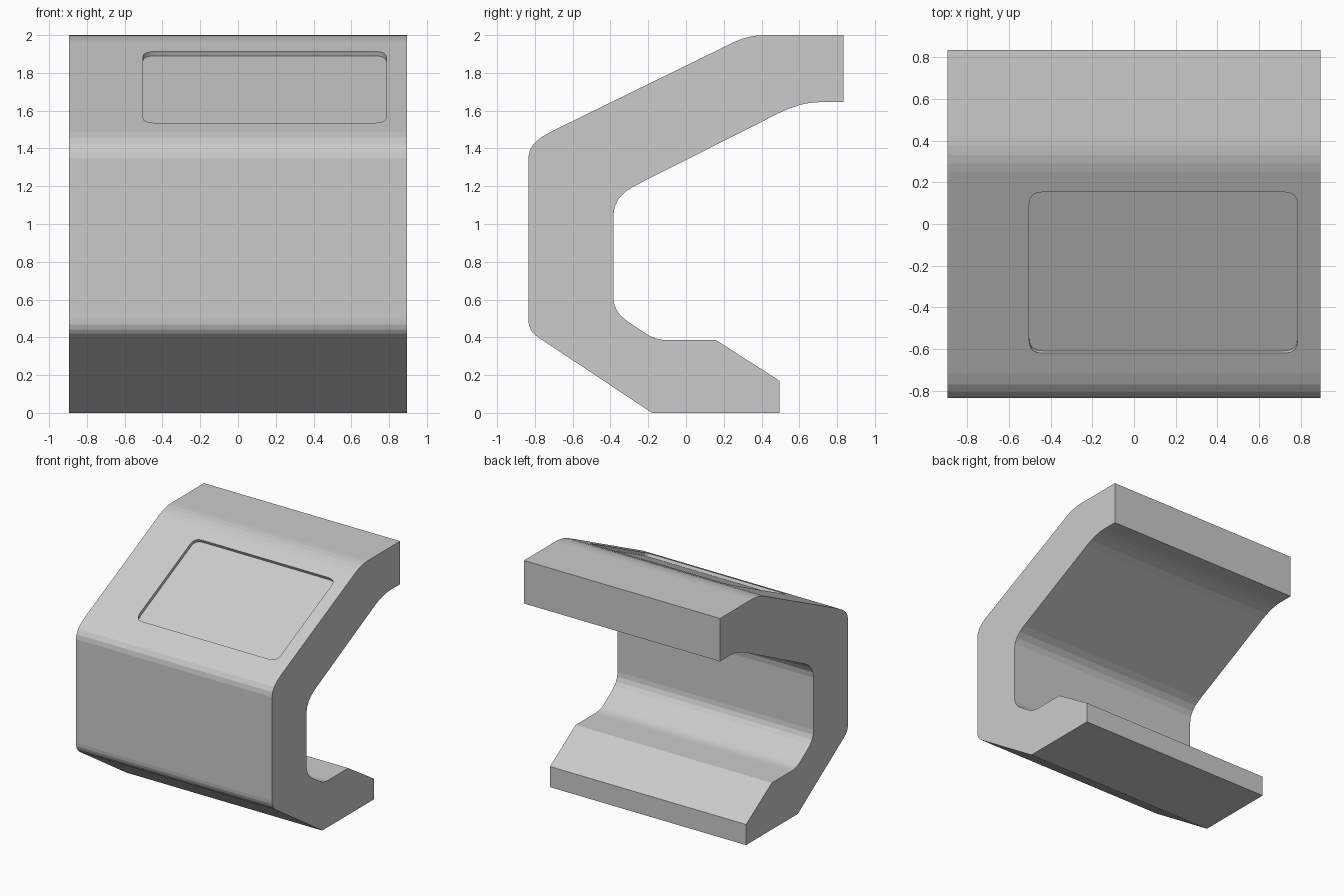
import bpy, bmesh, math
from mathutils import Vector

if "Cube" in bpy.data.objects:
    bpy.data.objects.remove(bpy.data.objects["Cube"])


def rounded(corners, steps=4):
    """Outline from (u, v, cut_before, cut_after); cuts give curved corners."""
    out, n = [], len(corners)
    for i, (u, v, before, after) in enumerate(corners):
        p = Vector((u, v))
        if not before:
            out.append(p)
            continue
        a = p + (Vector(corners[i - 1][:2]) - p).normalized() * before
        b = p + (Vector(corners[(i + 1) % n][:2]) - p).normalized() * after
        for k in range(steps + 1):
            t = k / steps
            out.append(a * (1 - t) ** 2 + p * 2 * t * (1 - t) + b * t * t)
    return out


def prism(name, ring, offset):
    """Closed solid from a ring of 3D points pushed along offset."""
    bm = bmesh.new()
    face = bm.faces.new([bm.verts.new(p) for p in ring])
    new = bmesh.ops.extrude_face_region(bm, geom=[face])["geom"]
    bmesh.ops.translate(bm, vec=offset,
                        verts=[g for g in new if isinstance(g, bmesh.types.BMVert)])
    bmesh.ops.recalc_face_normals(bm, faces=bm.faces)
    mesh = bpy.data.meshes.new(name)
    bm.to_mesh(mesh)
    bm.free()
    obj = bpy.data.objects.new(name, mesh)
    bpy.context.collection.objects.link(obj)
    return obj


# Hooked bracket: side profile (y, z) extruded across the width
profile = rounded([
    (0.835, 2.0, 0, 0),
    (0.33, 2.0, 0.09, 0.09),
    (-0.835, 1.43, 0.13, 0.08),
    (-0.835, 0.435, 0.06, 0.06),
    (-0.18, 0.0, 0, 0),
    (0.495, 0.0, 0, 0),
    (0.495, 0.17, 0, 0),
    (0.16, 0.385, 0, 0),
    (-0.16, 0.385, 0.07, 0.05),
    (-0.385, 0.535, 0.09, 0.08),
    (-0.385, 1.145, 0.1, 0.13),
    (0.607, 1.645, 0.13, 0.1),
    (0.835, 1.645, 0, 0),
])
bracket = prism("bracket", [(-0.895, y, z) for y, z in profile], (1.79, 0, 0))

# Shallow rounded recess cut into the sloping face
origin = Vector((0, -0.835, 1.43))
along = Vector((0, 1.165, 0.57)).normalized()
normal = Vector((0, -along.z, along.y))
s0, s1 = 0.215 / along.y, 0.988 / along.y
r = 0.065
outline = rounded([(-0.503, s0, r, r), (0.785, s0, r, r),
                   (0.785, s1, r, r), (-0.503, s1, r, r)])
ring = [origin + Vector((x, 0, 0)) + along * s - normal * 0.026 for x, s in outline]
cutter = prism("recess_cutter", ring, normal * 0.12)
cutter.hide_render = True

mod = bracket.modifiers.new("recess", "BOOLEAN")
mod.operation = "DIFFERENCE"
mod.solver = "EXACT"
mod.object = cutter
bpy.context.view_layer.objects.active = bracket
bpy.ops.object.modifier_apply(modifier=mod.name)
bpy.data.objects.remove(cutter)
